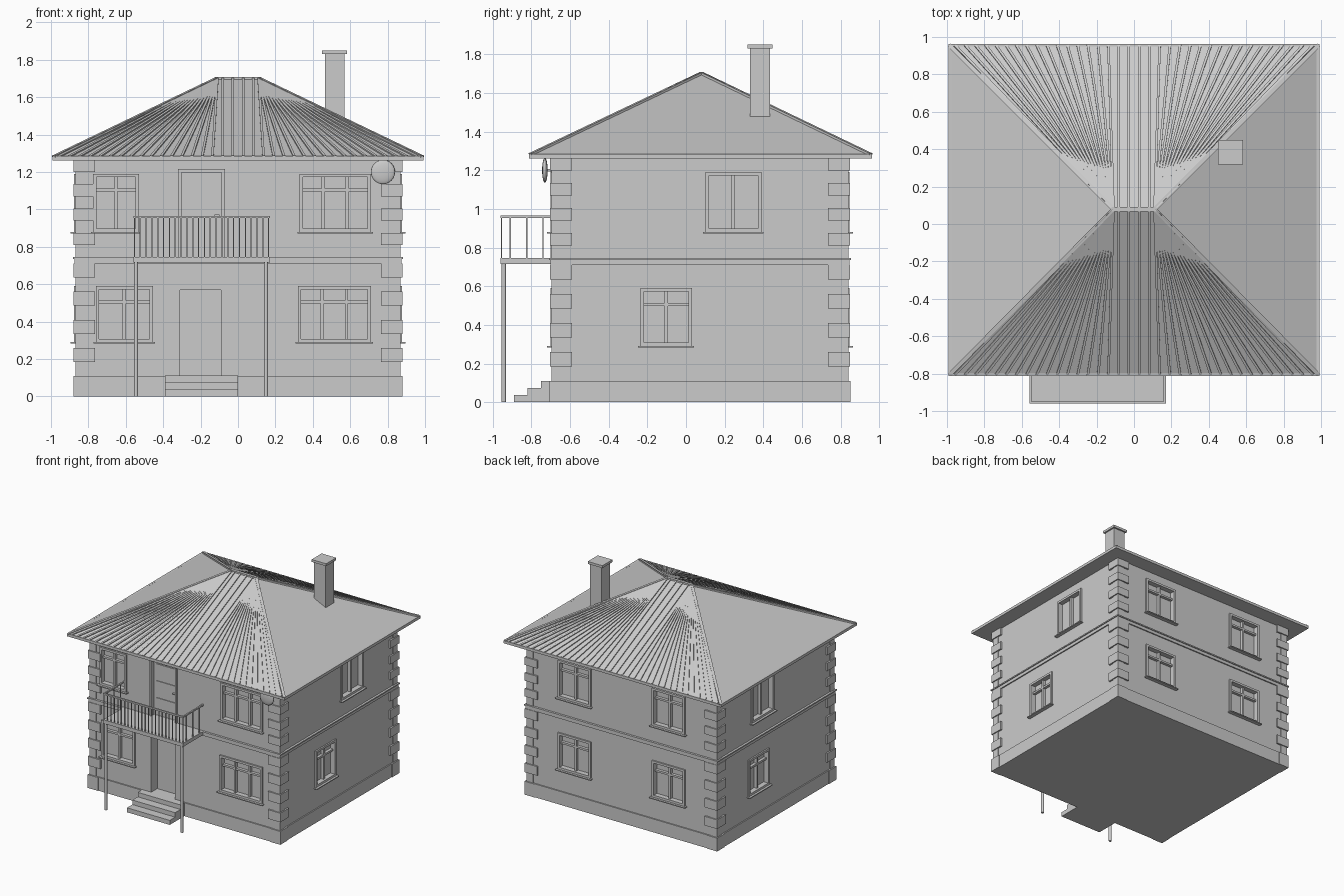
import bpy, bmesh, math
from mathutils import Vector, Matrix

cube = bpy.data.objects.get("Cube")
if cube:
    bpy.data.objects.remove(cube, do_unlink=True)

grey = bpy.data.materials.new("plain_grey")
grey.use_nodes = True
grey.diffuse_color = (0.6, 0.6, 0.6, 1)
grey.node_tree.nodes["Principled BSDF"].inputs["Base Color"].default_value = (0.6, 0.6, 0.6, 1)

WX, YF, YB, EAVE = 0.865, -0.69, 0.835, 1.265   # wall half width, front, back, top


def finish(name, bm):
    bmesh.ops.recalc_face_normals(bm, faces=bm.faces)
    mesh = bpy.data.meshes.new(name)
    bm.to_mesh(mesh)
    bm.free()
    mesh.materials.append(grey)
    ob = bpy.data.objects.new(name, mesh)
    bpy.context.scene.collection.objects.link(ob)
    return ob


def box(bm, a, b):
    a, b = Vector(a), Vector(b)
    size = [max(abs(s), 0.0005) for s in b - a]
    m = Matrix.Translation((a + b) / 2) @ Matrix.Diagonal((*size, 1))
    bmesh.ops.create_cube(bm, size=1, matrix=m)


def beam(bm, a, b, w, h, up=(0, 0, 1)):
    a, b = Vector(a), Vector(b)
    x = (b - a).normalized()
    y = Vector(up).cross(x).normalized()
    rot = Matrix((x, y, x.cross(y))).transposed().to_4x4()
    m = Matrix.Translation((a + b) / 2) @ rot @ Matrix.Diagonal(((b - a).length, w, h, 1))
    bmesh.ops.create_cube(bm, size=1, matrix=m)


def on_wall(side, u, z, d):
    """Point on a wall: u along it, d outward from it."""
    return {"front": (u, YF - d, z), "back": (u, YB + d, z),
            "right": (-WX - d, u, z), "left": (WX + d, u, z)}[side]


def wall_box(bm, side, u0, u1, z0, z1, d0, d1):
    box(bm, on_wall(side, u0, z0, d0), on_wall(side, u1, z1, d1))


# Window list: wall, start, end, bottom, top, panes, has transom
LOW, HIGH = (0.29, 0.59), (0.88, 1.19)
windows = [
    ("front", -0.775, -0.53, *HIGH, 2, True), ("front", 0.33, 0.71, *HIGH, 3, True),
    ("front", -0.76, -0.455, *LOW, 2, True), ("front", 0.32, 0.71, *LOW, 3, True),
    ("left", 0.10, 0.39, *HIGH, 2, False), ("left", -0.235, 0.03, *LOW, 2, True),
    ("right", 0.10, 0.39, *HIGH, 2, False), ("right", 0.16, 0.43, *LOW, 2, True),
]
for s in (-1, 1):
    for z in (LOW, HIGH):
        windows.append(("back", *sorted((s * 0.28, s * 0.58)), *z, 2, True))

# Walls with pockets for windows and doors
bm = bmesh.new()
box(bm, (-WX, YF, 0), (WX, YB, EAVE))
walls = finish("walls", bm)
bm = bmesh.new()
for side, u0, u1, z0, z1, n, t in windows:
    wall_box(bm, side, u0, u1, z0, z1, -0.03, 0.05)
wall_box(bm, "front", -0.31, -0.09, 0.11, 0.57, -0.08, 0.05)
wall_box(bm, "front", -0.32, -0.07, 0.745, 1.215, -0.03, 0.05)
cutter = finish("opening_cutter", bm)
cutter.hide_render = True
mod = walls.modifiers.new("openings", "BOOLEAN")
mod.operation, mod.solver, mod.object = "DIFFERENCE", "EXACT", cutter
bpy.context.view_layer.objects.active = walls
bpy.ops.object.modifier_apply(modifier=mod.name)
bpy.data.objects.remove(cutter, do_unlink=True)

# Window frames, bars and sills
frames, sills = bmesh.new(), bmesh.new()
for side, u0, u1, z0, z1, n, transom in windows:
    f = 0.018
    for a, b in ((u0, u0 + f), (u1 - f, u1)):
        wall_box(frames, side, a, b, z0, z1, -0.03, 0.012)
    for a, b in ((z0, z0 + f), (z1 - f, z1)):
        wall_box(frames, side, u0 + f, u1 - f, a, b, -0.03, 0.012)
    for i in range(1, n):
        c = u0 + (u1 - u0) * i / n
        wall_box(frames, side, c - 0.009, c + 0.009, z0 + f, z1 - f, -0.03, -0.005)
    if transom:
        c = z1 - 0.085
        wall_box(frames, side, u0 + f, u1 - f, c - 0.008, c + 0.008, -0.03, -0.006)
    wall_box(sills, side, u0 - 0.012, u1 + 0.012, z0 - 0.008, z0, -0.01, 0.03)
finish("window_frames", frames)
finish("window_sills", sills)

# Plinth and floor band
bm = bmesh.new()
for z0, z1, p in ((0, 0.11, 0.01), (0.71, 0.735, 0.01), (0.735, 0.745, 0.018)):
    wall_box(bm, "back", -WX - p, WX + p, z0, z1, -0.01, p)
    for s in (-1, 1):
        box(bm, (s * (WX - 0.01), YF - p, z0), (s * (WX + p), YB + p, z1))
    gaps = ((-WX - p, -0.39), (0.0, WX + p)) if z0 == 0 else ((-WX - p, WX + p),)
    for a, b in gaps:
        wall_box(bm, "front", a, b, z0, z1, -0.01, p)
finish("plinth_and_band", bm)

# Corner stones, alternating long and short
bm = bmesh.new()
for sx in (-1, 1):
    for yc, sy in ((YF, -1), (YB, 1)):
        def stone(z0, z1, p, length):
            box(bm, (sx * (WX + p), yc + sy * p, z0),
                (sx * (WX - length), yc - sy * length, z1))
        stone(0, 0.11, 0.015, 0.08)
        for start, end in ((0.11, 0.71), (0.745, EAVE)):
            step = (end - start) / 8
            for i in range(8):
                z = start + i * step
                if i % 2:
                    stone(z, z + step, 0.014, 0.10)
                else:
                    stone(z, z + step, 0.005, 0.055)
finish("corner_stones", bm)

# Hipped roof
RX, RF, RB, RZ, TOP, RIDGE, RY = 0.985, -0.805, 0.955, 1.28, 1.70, 0.11, 0.08
bm = bmesh.new()
rim = [(-RX, RF), (RX, RF), (RX, RB), (-RX, RB)]
low = [bm.verts.new((x, y, 1.262)) for x, y in rim]
mid = [bm.verts.new((x, y, RZ)) for x, y in rim]
rl, rr = bm.verts.new((-RIDGE, RY, TOP)), bm.verts.new((RIDGE, RY, TOP))
bm.faces.new(low)
for i in range(4):
    j = (i + 1) % 4
    bm.faces.new((low[i], low[j], mid[j], mid[i]))
bm.faces.new((mid[0], mid[1], rr, rl))
bm.faces.new((mid[1], mid[2], rr))
bm.faces.new((mid[2], mid[3], rl, rr))
bm.faces.new((mid[3], mid[0], rl))
finish("roof", bm)

# Raised seams fanning out from the ridge
bm = bmesh.new()
seams = 36
for y in (RF, RB):
    up = Vector((0, (y - RY) * 0.5, abs(y - RY))).normalized()
    for i in range(seams):
        x = -RX + 2 * RX * (i + 0.5) / seams
        top_x = max(-RIDGE, min(RIDGE, x))
        beam(bm, (x, y, RZ + 0.002), (top_x, RY, TOP + 0.002), 0.013, 0.012, up)
finish("roof_seams", bm)

# Ridge, hip and eave trim
bm = bmesh.new()
beam(bm, (-RIDGE - 0.01, RY, TOP), (RIDGE + 0.01, RY, TOP), 0.024, 0.016)
for sx in (-1, 1):
    for y in (RF, RB):
        beam(bm, (sx * RX, y, RZ), (sx * RIDGE, RY, TOP), 0.022, 0.016)
    box(bm, (sx * 0.975, RF, 1.262), (sx * 0.992, RB, 1.285))
for y in (RF, RB):
    box(bm, (-0.992, y - 0.007, 1.262), (0.992, y + 0.007, 1.285))
finish("roof_trim", bm)

# Chimney
bm = bmesh.new()
box(bm, (0.465, 0.33, 1.42), (0.57, 0.435, 1.835))
box(bm, (0.45, 0.317, 1.83), (0.583, 0.448, 1.85))
finish("chimney", bm)

# Entrance steps
bm = bmesh.new()
for i in range(3):
    box(bm, (-0.39, -0.89 + 0.07 * i, 0.037 * i), (0.0, YF + 0.005, 0.037 * (i + 1)))
finish("entrance_steps", bm)

# Balcony door with frame, panels and handle
bm = bmesh.new()
for a, b in ((-0.32, -0.303), (-0.087, -0.07)):
    wall_box(bm, "front", a, b, 0.745, 1.215, -0.03, 0.01)
wall_box(bm, "front", -0.303, -0.087, 1.198, 1.215, -0.03, 0.01)
for i in range(3):
    z = 0.775 + 0.14 * i
    wall_box(bm, "front", -0.28, -0.11, z, z + 0.115, -0.031, -0.024)
wall_box(bm, "front", -0.125, -0.1, 0.965, 0.972, -0.03, -0.005)
finish("balcony_door", bm)

# Balcony slab, railing and posts
BX0, BX1, BY = -0.56, 0.17, -0.96
bm = bmesh.new()
box(bm, (BX0, BY, 0.715), (BX1, YF, 0.745))
finish("balcony_slab", bm)
bm = bmesh.new()
r = 0.003
box(bm, (BX0, BY, 0.953), (BX1, BY + 0.012, 0.965))
for x in (BX0, BX1 - 0.012):
    box(bm, (x, BY, 0.953), (x + 0.012, YF, 0.965))
    for i in range(1, 4):
        y = BY + 0.006 + 0.085 * i - 0.04
        box(bm, (x + 0.003, y - r, 0.74), (x + 0.009, y + r, 0.955))
count = 24
for i in range(count):
    x = BX0 + 0.006 + (BX1 - BX0 - 0.012) * i / (count - 1)
    box(bm, (x - r, BY + 0.003, 0.74), (x + r, BY + 0.009, 0.955))
finish("balcony_railing", bm)
bm = bmesh.new()
for x in (-0.545, 0.15):
    bmesh.ops.create_cone(bm, cap_ends=True, segments=12, radius1=0.011, radius2=0.011,
                          depth=0.72, matrix=Matrix.Translation((x, -0.943, 0.36)))
finish("balcony_posts", bm)

# Dish aerial and its bracket
bm = bmesh.new()
bmesh.ops.create_uvsphere(bm, u_segments=20, v_segments=12, radius=0.065,
                          matrix=Matrix.Translation((0.775, -0.73, 1.2)) @ Matrix.Diagonal((1, 0.22, 1, 1)))
dish = finish("dish_aerial", bm)
dish.data.shade_smooth()
bm = bmesh.new()
box(bm, (0.768, -0.725, 1.193), (0.782, YF + 0.01, 1.207))
finish("dish_bracket", bm)
